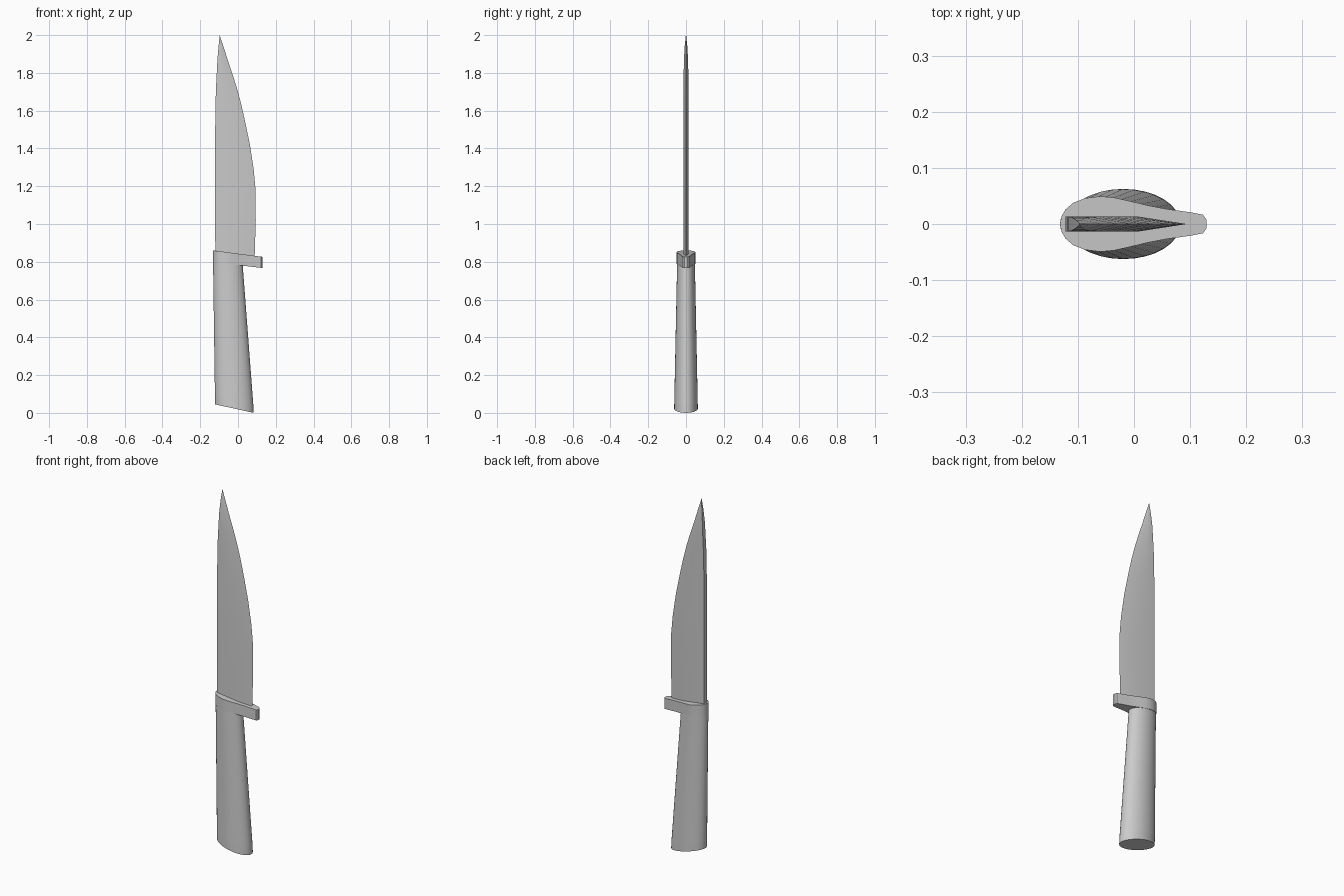
import bpy, bmesh, math
from mathutils import Vector

if "Cube" in bpy.data.objects:
    bpy.data.objects.remove(bpy.data.objects["Cube"])


def loft(name, rings, smooth=True):
    """Skin a list of equal-length closed rings and cap both ends."""
    bm = bmesh.new()
    loops = [[bm.verts.new(p) for p in ring] for ring in rings]
    n = len(loops[0])
    for a, b in zip(loops, loops[1:]):
        for i in range(n):
            j = (i + 1) % n
            bm.faces.new((a[i], a[j], b[j], b[i]))
    bm.faces.new(loops[0])
    bm.faces.new(loops[-1])
    bmesh.ops.remove_doubles(bm, verts=bm.verts, dist=1e-5)
    bmesh.ops.recalc_face_normals(bm, faces=bm.faces)
    me = bpy.data.meshes.new(name)
    bm.to_mesh(me)
    bm.free()
    ob = bpy.data.objects.new(name, me)
    bpy.context.collection.objects.link(ob)
    if smooth:
        bpy.context.view_layer.objects.active = ob
        ob.select_set(True)
        bpy.ops.object.shade_smooth_by_angle(angle=math.radians(30))
        ob.select_set(False)
    return ob


def oval(x0, x1, ry, z, slope, n=32):
    """Elliptical ring on a plane tilted along x."""
    cx, rx = (x0 + x1) / 2, (x1 - x0) / 2
    pts = []
    for i in range(n):
        a = 2 * math.pi * i / n
        x = cx + rx * math.cos(a)
        pts.append(Vector((x, ry * math.sin(a), z + slope * x)))
    return pts


# Blade: flat spine, wedge towards the edge (z, spine x, edge x, ridge fraction, half thickness)
stations = [
    (0.82, -.120, .088, .62, .0130), (1.02, -.121, .094, .61, .0130),
    (1.18, -.122, .093, .60, .0130), (1.29, -.122, .083, .58, .0130),
    (1.42, -.122, .063, .55, .0130), (1.55, -.120, .036, .52, .0130),
    (1.63, -.119, .018, .50, .0130), (1.71, -.117, -.003, .46, .0130),
    (1.79, -.113, -.028, .43, .0125), (1.87, -.109, -.055, .40, .0110),
    (1.94, -.103, -.077, .38, .0070), (1.998, -.097, -.0965, .4, .0010),
]
rings = []
for z, s, e, f, t in stations:
    r = s + f * (e - s)
    rings.append([(s, -t, z), (r, -t, z), (e, 0, z), (r, t, z), (s, t, z)])
loft("blade", rings)

# Guard: teardrop plate, tilted down towards the edge side
half = [(-.129, .014), (-.122, .026), (-.108, .038), (-.087, .046), (-.06, .0495),
        (-.035, .047), (-.008, .041), (.025, .033), (.06, .0265), (.1, .021),
        (.123, .0165), (.129, .008)]
outline = [(-.132, 0)] + half + [(x, -y) for x, y in reversed(half)]
loft("guard", [[(x, y, .782 - .115 * x) for x, y in outline],
               [(x, y, .843 - .13 * x) for x, y in outline]])

# Handle: oval grip flaring towards the slanted butt
grip_low = oval(-.122, .081, .062, .060, -.20)
loft("handle", [grip_low, oval(-.132, .025, .047, .784, -.115)])

# Pommel cap
loft("pommel_cap", [oval(-.121, .083, .0625, .0185, -.22), grip_low])
